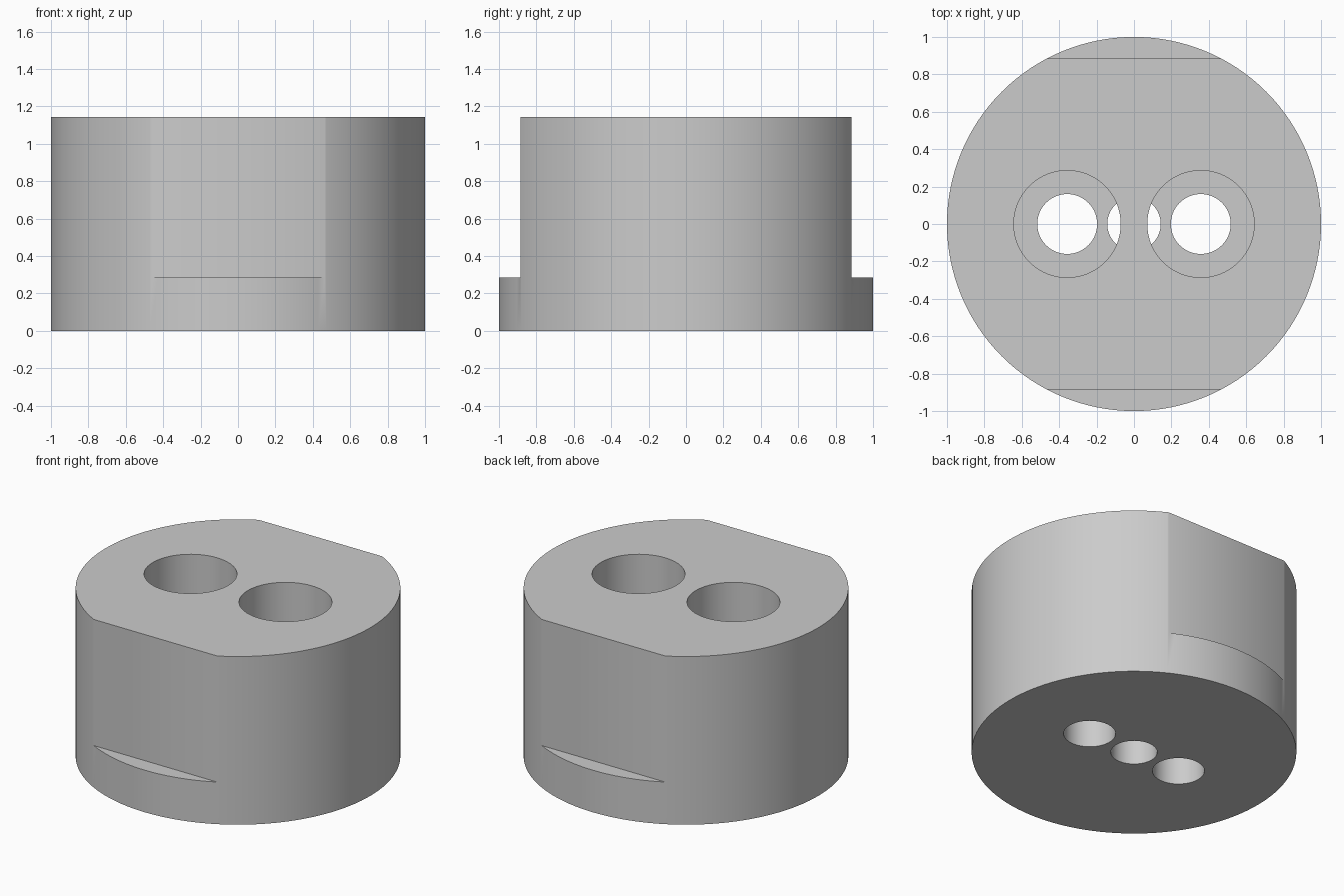
import bpy

cube = bpy.data.objects.get("Cube")
if cube:
    bpy.data.objects.remove(cube, do_unlink=True)

HEIGHT = 1.143
LEDGE = 0.286        # height of the two side ledges and counterbore floors
FLAT_Y = 0.886       # distance of the flats from the axis
HOLE_X = 0.357       # offset of the screw holes

grey = bpy.data.materials.new("light_grey")
grey.use_nodes = True
colour = (0.6, 0.6, 0.6, 1)
grey.diffuse_color = colour
grey.node_tree.nodes["Principled BSDF"].inputs["Base Color"].default_value = colour


def cylinder(name, radius, bottom, top, x=0, sides=64):
    bpy.ops.mesh.primitive_cylinder_add(
        vertices=sides, radius=radius, depth=top - bottom,
        location=(x, 0, (bottom + top) / 2))
    obj = bpy.context.object
    obj.name = name
    return obj


def cut(target, cutter):
    mod = target.modifiers.new("cut", "BOOLEAN")
    mod.operation = "DIFFERENCE"
    mod.solver = "EXACT"
    mod.object = cutter
    bpy.context.view_layer.objects.active = target
    bpy.ops.object.modifier_apply(modifier=mod.name)
    bpy.data.objects.remove(cutter, do_unlink=True)


# Round body
body = cylinder("round_body", 1, 0, HEIGHT, sides=128)
body.data.materials.append(grey)

for side in (-1, 1):
    # Flat on the front and back, leaving a thin ledge
    bpy.ops.mesh.primitive_cube_add(
        size=1, location=(0, side * (FLAT_Y + 0.5), LEDGE + 0.5))
    block = bpy.context.object
    block.scale = (2, 1, 1)
    cut(body, block)
    # Counterbored screw hole
    cut(body, cylinder("counterbore", 0.286, LEDGE, HEIGHT + 0.1, side * HOLE_X))
    cut(body, cylinder("screw_hole", 0.16, -0.1, LEDGE + 0.1, side * HOLE_X))

# Blind shaft bore from below
cut(body, cylinder("shaft_bore", 0.143, -0.1, 2 * LEDGE))

bpy.ops.object.select_all(action="DESELECT")
body.select_set(True)
bpy.context.view_layer.objects.active = body
bpy.ops.object.shade_smooth_by_angle()
